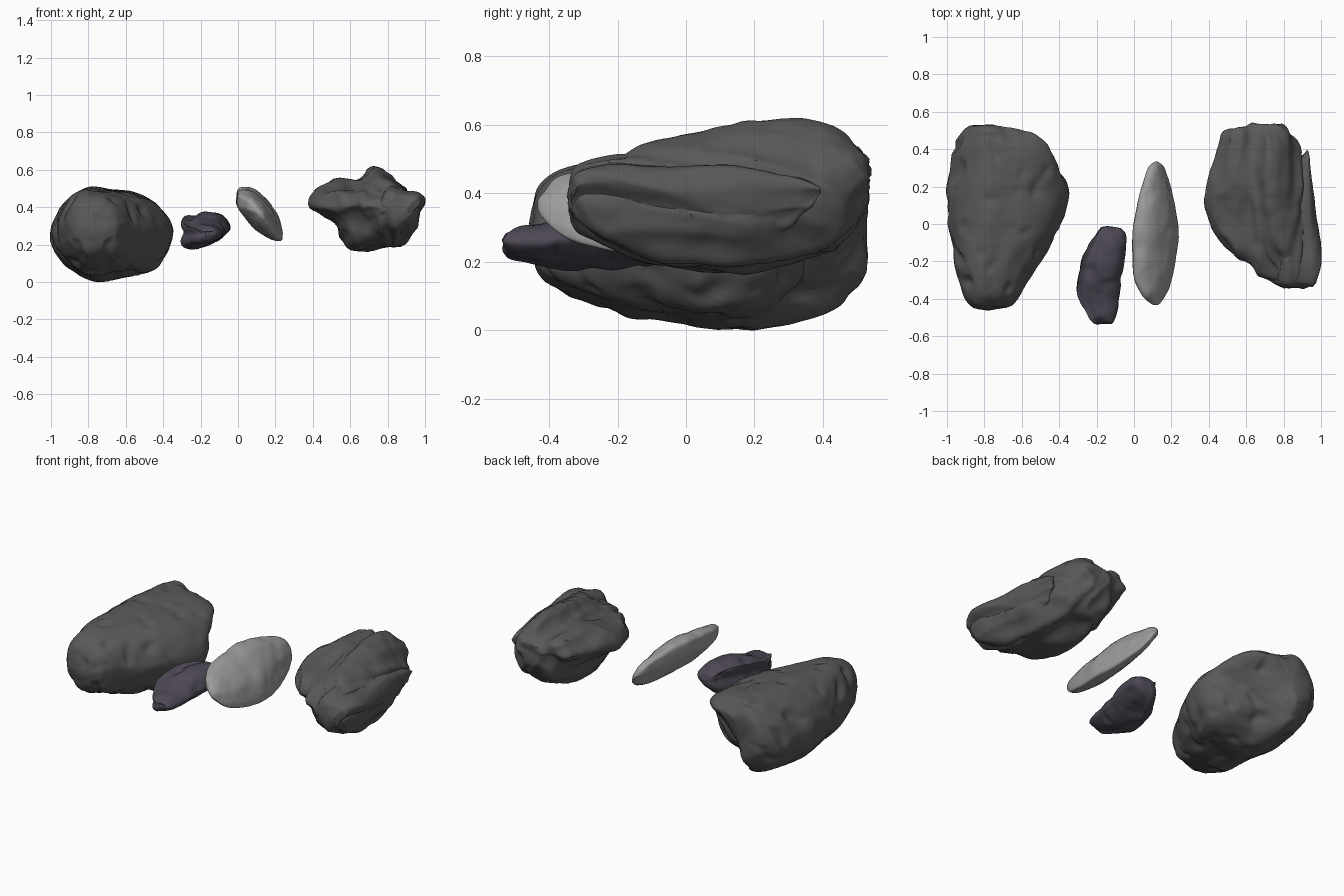
import bpy, bmesh
from mathutils import Vector, noise


def blend(pts, t, closed=False):
    """Catmull-Rom value on a list of tuples, t in 0..1."""
    n = len(pts)
    f = t * (n if closed else n - 1)
    i = int(f) if closed else min(int(f), n - 2)
    u = f - i
    at = lambda k: pts[k % n] if closed else pts[max(0, min(n - 1, k))]
    return [0.5 * (2 * b + (c - a) * u + (2 * a - 5 * b + 4 * c - d) * u * u
                   + (3 * b - a - 3 * c + d) * u ** 3)
            for a, b, c, d in zip(at(i - 1), at(i), at(i + 1), at(i + 2))]


def material(name, rgb):
    m = bpy.data.materials.new(name)
    m.diffuse_color = (*rgb, 1)
    return m


def rock(name, section, stations, mat, amp, freq, grooves=0.0, pits=0.0, seed=0,
         around=96, rings=80, warp=None):
    """Loft a front-view outline through (y, x0, x1, z0, z1) stations, then weather it."""
    xs, zs = [p[0] for p in section], [p[1] for p in section]
    x_lo, x_hi, z_lo, z_hi = min(xs), max(xs), min(zs), max(zs)
    prof = []
    for k in range(around):
        x, z = blend(section, k / around, True)
        prof.append(((x - x_lo) / (x_hi - x_lo), (z - z_lo) / (z_hi - z_lo)))

    bm = bmesh.new()
    loops = []
    # body rings with shrinking rings closing each end
    plan = [(0, s) for s in (.35, .7)] + [(r / rings, 1) for r in range(rings + 1)] + [(1, s) for s in (.7, .35)]
    for t, s in plan:
        y, x0, x1, z0, z1 = blend(stations, t)
        y += (1 - s) * 0.012 * (1 if t else -1)
        loops.append([bm.verts.new((x0 + (x1 - x0) * (.5 + (u - .5) * s), y,
                                    z0 + (z1 - z0) * (.5 + (v - .5) * s))) for u, v in prof])
    for a, b in zip(loops, loops[1:]):
        for k in range(around):
            j = (k + 1) % around
            bm.faces.new((a[k], a[j], b[j], b[k]))
    for ring in (loops[0], loops[-1]):
        c = bm.verts.new(sum((v.co for v in ring), Vector()) / around)
        for k in range(around):
            bm.faces.new((c, ring[k], ring[(k + 1) % around]))
    if warp:
        for v in bm.verts:
            v.co = warp(v.co)
    bmesh.ops.recalc_face_normals(bm, faces=bm.faces)
    bm.normal_update()
    # weathering: lumps, lengthwise grooves and pits
    off = Vector((seed * 3.7, seed * 1.9, seed * 5.3))
    moves = []
    for v in bm.verts:
        p = v.co
        d = amp * noise.fractal(p * freq + off, 1.0, 2.0, 3)
        if grooves:
            q = Vector((p.x * 9, p.y * 1.6, p.z * 9 + p.y * 1.5)) + off
            d += grooves * (0.45 - abs(noise.noise(q)) * 2.2)
        if pits:
            d -= pits * max(0, noise.noise(p * 11 + off) - 0.2)
        moves.append(v.normal * d)
    for v, m in zip(bm.verts, moves):
        v.co += m
    me = bpy.data.meshes.new(name)
    bm.to_mesh(me)
    bm.free()
    ob = bpy.data.objects.new(name, me)
    bpy.context.collection.objects.link(ob)
    me.materials.append(mat)
    me.polygons.foreach_set("use_smooth", [True] * len(me.polygons))
    return ob


dark = material("dark_stone", (0.1, 0.1, 0.1))
light = material("light_stone", (0.33, 0.33, 0.33))
violet = material("violet_stone", (0.075, 0.065, 0.09))


def undercut(p):
    """Hollow the lower right of the boulder's back, leaving an overhanging top corner."""
    cut = min(0.17, 4.5 * max(0, p.x + .76) * max(0, .42 - p.z))
    return Vector((p.x, p.y - cut * max(0, min(1, p.y / .45)), p.z))


# Large rounded boulder on the left
rock("round_boulder",
     [(-.80, .505), (-.68, .495), (-.57, .48), (-.45, .42), (-.375, .32), (-.355, .24), (-.40, .13),
      (-.48, .05), (-.62, .025), (-.76, .0), (-.88, .055), (-.96, .13), (-1, .24), (-.97, .36), (-.90, .455)],
     [(-.45, -.86, -.68, .23, .36), (-.43, -.89, -.64, .17, .42), (-.38, -.92, -.60, .12, .465),
      (-.30, -.94, -.56, .08, .49), (-.20, -.965, -.50, .045, .50), (-.08, -.98, -.43, .03, .505),
      (.05, -.995, -.37, .005, .505), (.18, -1, -.35, -.003, .505), (.30, -.985, -.345, .01, .505),
      (.40, -.97, -.37, .04, .50), (.46, -.94, -.42, .075, .49), (.50, -.91, -.50, .12, .475),
      (.525, -.88, -.58, .17, .44)],
     dark, 0.010, 5, grooves=0.003, pits=0.04, seed=1, warp=undercut)

# Small violet stone
rock("violet_stone",
     [(-.30, .36), (-.26, .35), (-.20, .378), (-.13, .372), (-.07, .345), (-.04, .29), (-.075, .245),
      (-.13, .21), (-.20, .19), (-.24, .178), (-.29, .20), (-.30, .24), (-.285, .29), (-.298, .33)],
     [(-.54, -.20, -.12, .235, .28), (-.515, -.23, -.105, .21, .295), (-.45, -.27, -.09, .19, .31),
      (-.37, -.30, -.075, .175, .33), (-.29, -.297, -.065, .175, .36), (-.20, -.28, -.05, .18, .375),
      (-.11, -.24, -.04, .19, .372), (-.05, -.20, -.045, .21, .355), (-.02, -.175, -.07, .24, .325)],
     violet, 0.007, 9, pits=0.03, seed=2, around=64, rings=56)

# Thin light slab, leaning
rock("light_slab",
     [(0, .498), (.055, .505), (.11, .478), (.162, .43), (.208, .37), (.232, .30), (.24, .25), (.228, .22),
      (.165, .233), (.10, .28), (.042, .345), (-.005, .41), (-.01, .46)],
     [(-.425, .09, .14, .335, .395), (-.40, .055, .16, .305, .43), (-.35, .025, .185, .27, .455),
      (-.28, .0, .205, .245, .475), (-.18, -.008, .225, .225, .49), (-.05, -.005, .24, .22, .505),
      (.08, .015, .22, .23, .50), (.18, .035, .20, .255, .48), (.26, .06, .178, .285, .455),
      (.305, .08, .16, .32, .425), (.328, .105, .14, .35, .395)],
     light, 0.006, 8, pits=0.012, seed=3, around=64, rings=56)

# Jagged boulder on the right: main mass plus a split-off side shard
main = rock("jagged_boulder",
     [(.38, .44), (.42, .515), (.50, .55), (.60, .55), (.66, .58), (.72, .622), (.80, .59), (.87, .52),
      (.91, .45), (.93, .36), (.90, .27), (.86, .20), (.79, .195), (.70, .175), (.60, .18), (.55, .22),
      (.51, .31), (.45, .38)],
     [(-.32, .74, .93, .33, .45), (-.29, .69, .95, .30, .48), (-.22, .605, .97, .25, .505),
      (-.12, .485, .96, .20, .545), (0, .415, .955, .18, .565), (.10, .39, .95, .172, .585),
      (.20, .395, .94, .177, .608), (.32, .42, .91, .197, .613), (.41, .45, .885, .235, .607),
      (.475, .475, .85, .28, .59), (.51, .52, .82, .34, .555), (.53, .60, .79, .39, .51)],
     dark, 0.01, 6, grooves=0.02, seed=4)
shard = rock("side_shard",
     [(.82, .52), (.90, .51), (.97, .49), (1, .43), (.975, .36), (.93, .28), (.89, .20), (.83, .20), (.78, .30),
      (.78, .42)],
     [(-.335, .80, .97, .32, .43), (-.31, .77, .985, .29, .48), (-.22, .76, 1, .25, .505),
      (-.08, .76, .995, .205, .505), (.06, .77, .98, .20, .505), (.18, .80, .965, .23, .49),
      (.28, .84, .95, .29, .465), (.35, .885, .943, .35, .44), (.39, .915, .935, .39, .42)],
     dark, 0.006, 6, grooves=0.012, seed=5)
# Fuse the two pieces into one skin
mod = main.modifiers.new("fuse", 'BOOLEAN')
mod.operation, mod.object, mod.solver = 'UNION', shard, 'EXACT'
bpy.context.view_layer.objects.active = main
main.select_set(True)
bpy.ops.object.modifier_apply(modifier=mod.name)
bpy.data.objects.remove(shard)
bpy.ops.object.shade_smooth_by_angle(angle=0.8)
